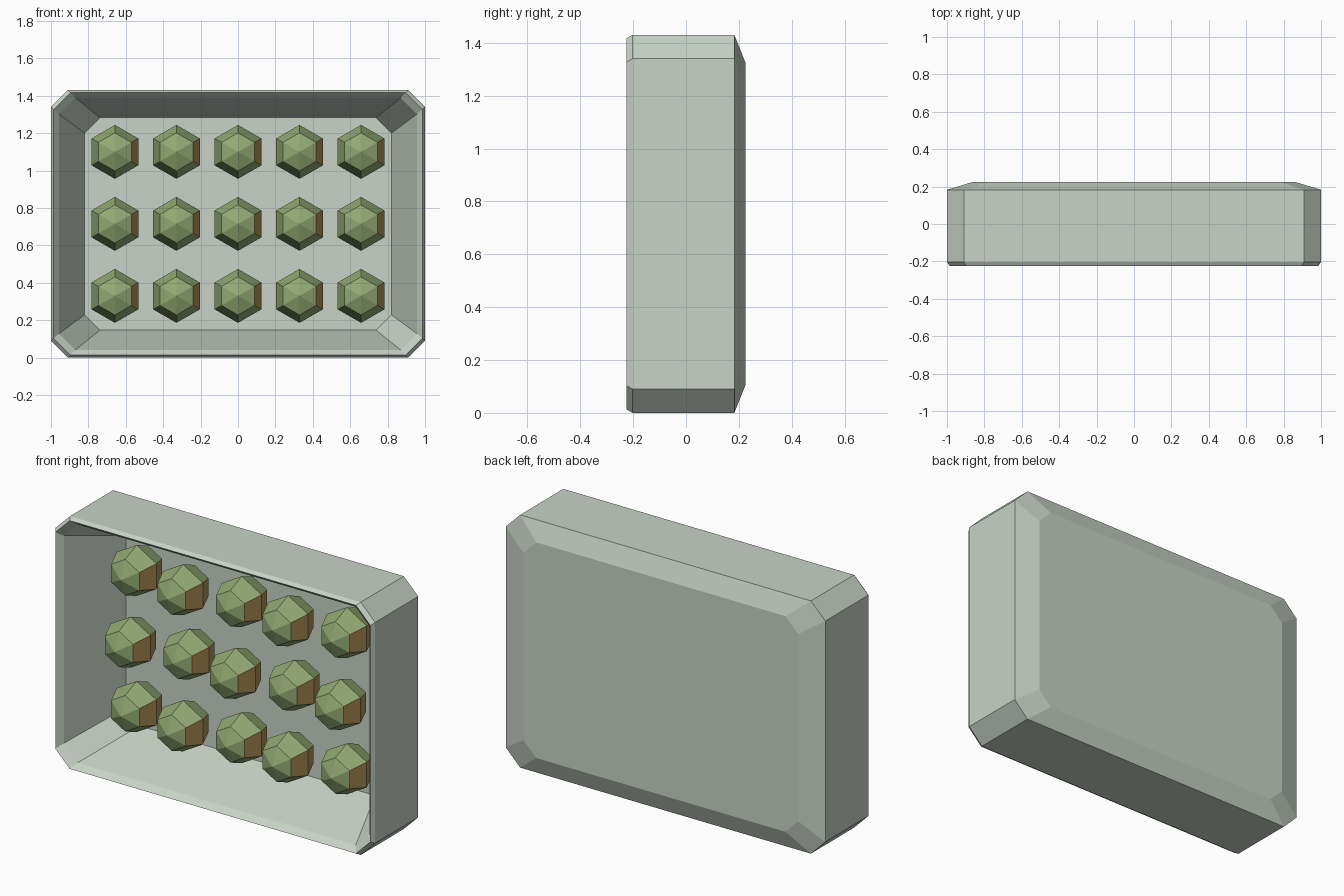
import bpy
import bmesh
from math import sin, cos, pi, radians

cube = bpy.data.objects.get("Cube")
if cube:
    bpy.data.objects.remove(cube)


def material(name, rgb):
    mat = bpy.data.materials.new(name)
    mat.use_nodes = True
    mat.diffuse_color = (*rgb, 1)
    mat.node_tree.nodes["Principled BSDF"].inputs["Base Color"].default_value = (*rgb, 1)
    return mat


def loft(name, rings, cap_start, cap_end, materials):
    """Bridge matching rings of points; caps are a flat face or a pole point."""
    bm = bmesh.new()
    loops = [[bm.verts.new(p) for p in ring] for ring in rings]
    count = len(loops[0])
    for a, b in zip(loops, loops[1:]):
        for i in range(count):
            j = (i + 1) % count
            bm.faces.new((a[i], a[j], b[j], b[i]))
    for loop, pole in ((loops[0], cap_start), (loops[-1], cap_end)):
        if pole is None:
            bm.faces.new(loop)
        else:
            tip = bm.verts.new(pole)
            for i in range(count):
                bm.faces.new((loop[i], loop[(i + 1) % count], tip))
    bmesh.ops.recalc_face_normals(bm, faces=bm.faces)
    mesh = bpy.data.meshes.new(name)
    bm.to_mesh(mesh)
    bm.free()
    for mat in materials:
        mesh.materials.append(mat)
    return mesh


def place(name, mesh, location=(0, 0, 0)):
    obj = bpy.data.objects.new(name, mesh)
    obj.location = location
    bpy.context.collection.objects.link(obj)
    return obj


tray_grey = material("pale grey green", (0.58, 0.65, 0.57))
green = material("leaf green", (0.29, 0.40, 0.17))
brown = material("ripe brown", (0.456, 0.296, 0.102))

# Open tray: chamfered rectangles from the back, over the rim, down to the floor
MID = 0.715


def chamfered(half_w, half_h, cut, y):
    quarter = [(half_w, half_h - cut), (half_w - cut, half_h)]
    pts = quarter + [(-x, z) for x, z in reversed(quarter)]
    pts += [(-x, -z) for x, z in pts]
    return [(x, y, MID + z) for x, z in pts]


profile = [
    (0.86, 0.61, 0.08, 0.225),
    (1.0, 0.715, 0.09, 0.183),
    (1.0, 0.715, 0.09, -0.202),
    (0.986, 0.702, 0.09, -0.225),
    (0.957, 0.674, 0.087, -0.19),
    (0.82, 0.568, 0.082, 0.172),
]
place("tray", loft("tray", [chamfered(*p) for p in profile], None, None, [tray_grey]))

# Six-sided fruit with its axis front to back and a brown patch on one side
R = 0.144
rings = [[(R * sin(t) * sin(k * pi / 3), -R * cos(t), R * sin(t) * cos(k * pi / 3))
          for k in range(6)] for t in map(radians, (45, 90, 135))]
fruit = loft("fruit", rings, (0, -R, 0), (0, R, 0), [green, brown])
for face in fruit.polygons:
    face.material_index = int(face.normal.x > 0.8)

# Three rows of five, alternately resting on the floor and raised
for row in range(3):
    for col in range(5):
        y = 0.033 if (row + col) % 2 == 0 else -0.022
        z = MID + (row - 1) * 0.385
        place(f"fruit_{row + 1}_{col + 1}", fruit, ((col - 2) * 0.329, y, z))
